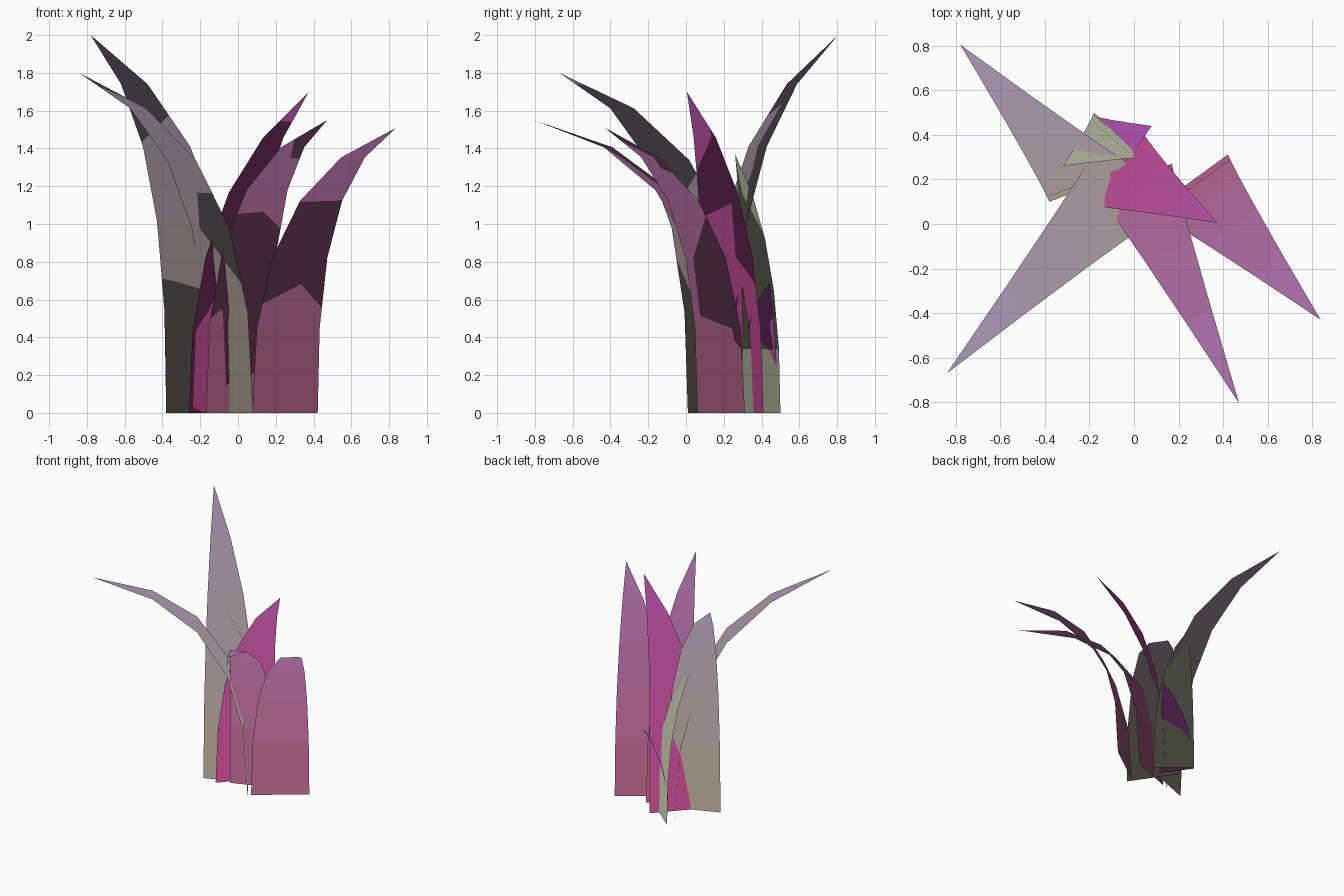
import bpy, bmesh
from mathutils import Vector

if "Cube" in bpy.data.objects:
    bpy.data.objects.remove(bpy.data.objects["Cube"])

SEG = 5


def lin(c):
    return tuple((v / 255) ** 2.2 for v in c)


def leaf(name, left, right, tip, k, col_a, col_b):
    """Flat tapering blade: base edge left-right, curving out to a point at tip.
    k sets how quickly the blade rises before it bends over."""
    l, r = Vector((*left, 0)), Vector((*right, 0))
    mid, half = (l + r) / 2, (r - l) / 2
    reach = Vector((tip[0] - mid.x, tip[1] - mid.y, 0))
    bm = bmesh.new()
    rows = []
    for i in range(SEG):
        s = i / SEG
        p = mid + reach * s ** 2.2
        p.z = tip[2] * (s + k * s * (1 - s))
        w = half * (1 - s * s)
        rows.append((bm.verts.new(p - w), bm.verts.new(p + w)))
    end = bm.verts.new(tip)
    for i, (a, b) in enumerate(rows):
        if i < SEG - 1:
            c, d = rows[i + 1]
            f = bm.faces.new((a, b, d, c))
        else:
            f = bm.faces.new((a, b, end))
        f.material_index = i
        f.smooth = True
    # upper side of the blade faces up
    bm.normal_update()
    if sum(f.normal.z for f in bm.faces) < 0:
        bmesh.ops.reverse_faces(bm, faces=bm.faces[:])
    me = bpy.data.meshes.new(name)
    bm.to_mesh(me)
    bm.free()
    # foliage shading: every normal points up so both sides look alike
    me.normals_split_custom_set_from_vertices([(0, 0, 1)] * len(me.vertices))
    # colour fades from base to tip, one band per segment
    ca, cb = Vector(lin(col_a)), Vector(lin(col_b))
    for i in range(SEG):
        m = bpy.data.materials.new(f"{name}_band_{i}")
        m.diffuse_color = (*ca.lerp(cb, i / (SEG - 1)), 1)
        m.use_nodes = True
        m.node_tree.nodes["Principled BSDF"].inputs["Base Color"].default_value = m.diffuse_color
        me.materials.append(m)
    bpy.context.collection.objects.link(bpy.data.objects.new(name, me))


OLIVE, MAUVE = (170, 158, 142), (172, 152, 182)
ROSE, VIOLET = (178, 98, 134), (178, 114, 174)
MAGENTA, PLUM = (192, 72, 142), (184, 82, 164)

# tall outer leaves
leaf("tall_back_left_leaf", (-.38, .10), (.01, .25), (-.78, .805, 2.0), .44, OLIVE, MAUVE)
leaf("front_left_leaf", (.08, .01), (-.157, .356), (-.84, -.67, 1.8), .6, OLIVE, MAUVE)
leaf("front_leaf", (-.17, .145), (.17, .27), (.472, -.805, 1.55), .67, ROSE, VIOLET)
leaf("front_right_leaf", (.075, .06), (.422, .312), (.838, -.43, 1.51), .6, ROSE, VIOLET)
# inner leaves
leaf("centre_leaf", (-.26, .085), (.04, .41), (.375, .005, 1.7), .36, MAGENTA, PLUM)
leaf("back_leaf", (-.18, .50), (.06, .30), (-.32, .26, 1.37), .3, (170, 174, 146), (176, 180, 160))
leaf("small_leaf", (-.185, .485), (-.03, .27), (.08, .44, .69), .3, (176, 78, 160), (178, 82, 178))
